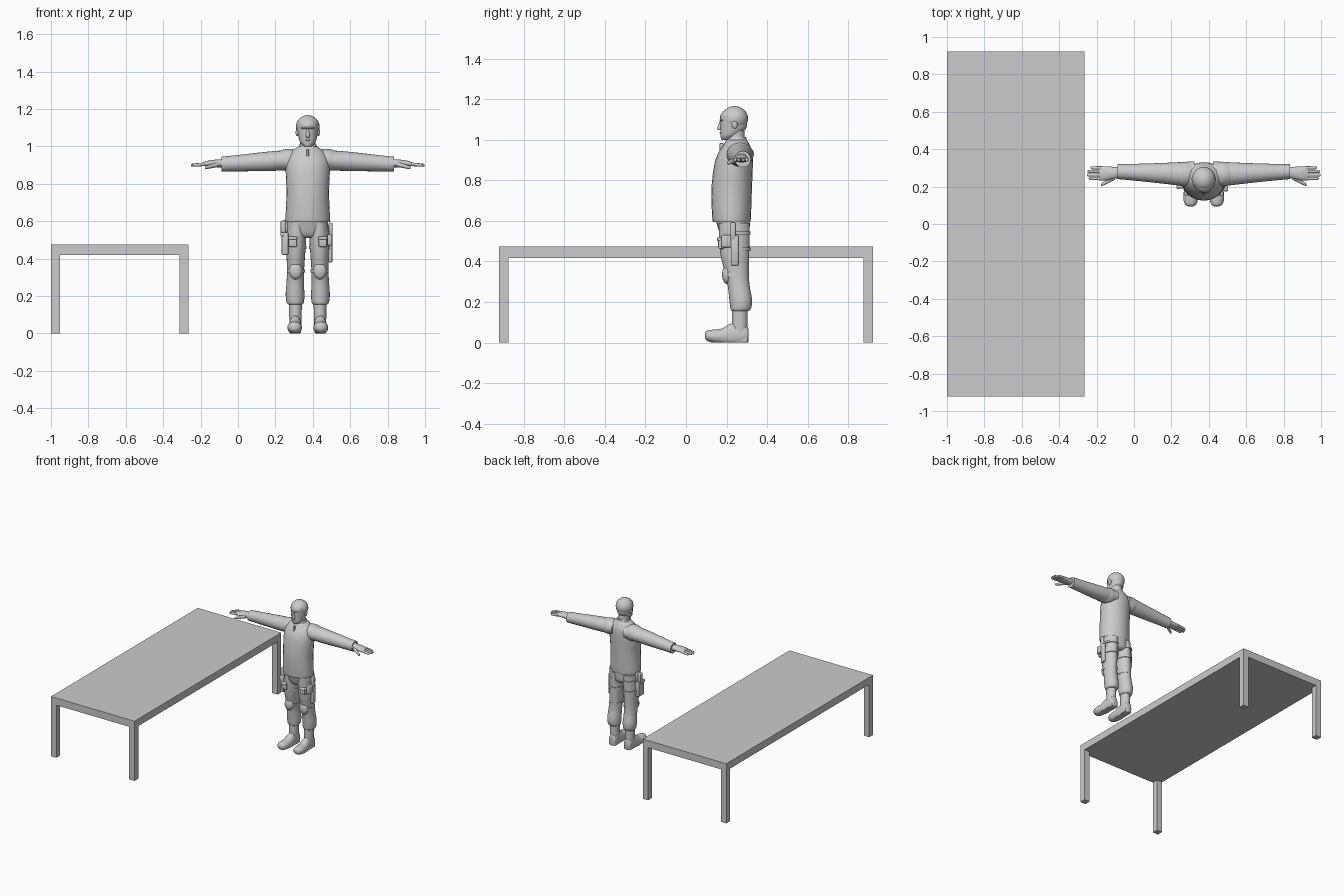
import bpy, bmesh, math
from mathutils import Matrix, Vector

cube = bpy.data.objects.get("Cube")
if cube:
    bpy.data.objects.remove(cube, do_unlink=True)

FIGURE = Vector((.373, 0, 0))
SIDES = 24
BOTH = (("left", 1), ("right", -1))

grey = bpy.data.materials.new("plain grey")
grey.use_nodes = True
grey.diffuse_color = (.6, .6, .6, 1)
shader = next(node for node in grey.node_tree.nodes if node.type == "BSDF_PRINCIPLED")
shader.inputs["Base Color"].default_value = grey.diffuse_color


def finish(name, bm, smooth=True):
    """Turn a bmesh into a named object with shading and colour."""
    bmesh.ops.recalc_face_normals(bm, faces=bm.faces)
    mesh = bpy.data.meshes.new(name)
    bm.to_mesh(mesh)
    bm.free()
    mesh.materials.append(grey)
    if smooth:
        for polygon in mesh.polygons:
            polygon.use_smooth = True
        mesh.set_sharp_from_angle(angle=math.radians(45))
    bpy.context.collection.objects.link(bpy.data.objects.new(name, mesh))


def ring(x=0, y=0, z=0, wide=0, deep=0, tall=0):
    """Elliptical cross-section: centre, then radii along x, y and z."""
    return Vector((x, y, z, wide, deep, tall))


def blend(rings, steps=4):
    """Smooth curve through the cross-sections."""
    result = []
    for i, (start, end) in enumerate(zip(rings, rings[1:])):
        before = rings[max(i - 1, 0)]
        after = rings[min(i + 2, len(rings) - 1)]
        leave, arrive = (end - before) / 2, (after - start) / 2
        for step in range(steps):
            t = step / steps
            ease = t * t * (3 - 2 * t)
            result.append(start * (1 - ease) + end * ease
                          + leave * t * (1 - t) ** 2 - arrive * t * t * (1 - t))
    return result + [rings[-1]]


def loft(name, *rings, side=1):
    """Skin the rings; side -1 mirrors the part to the figure's right."""
    bm = bmesh.new()
    loops = []
    for x, y, z, wide, deep, tall in blend(rings):
        loop = []
        for k in range(SIDES):
            c, s = math.cos(math.tau * k / SIDES), math.sin(math.tau * k / SIDES)
            across = c if tall else s
            point = Vector((side * (x + wide * (s if tall and wide else c)), y + deep * across,
                            max(z + tall * (c if wide else s), 0)))
            loop.append(bm.verts.new(FIGURE + point))
        loops.append(loop)
    for low, high in zip(loops, loops[1:]):
        for k in range(SIDES):
            bm.faces.new((low[k - 1], low[k], high[k], high[k - 1]))
    bm.faces.new(loops[0])
    bm.faces.new(loops[-1])
    finish(name, bm)


def ellipsoid(name, centre, radii, keep=None):
    bm = bmesh.new()
    place = Matrix.Translation(FIGURE + Vector(centre)) @ Matrix.Diagonal((*radii, 1))
    bmesh.ops.create_uvsphere(bm, u_segments=SIDES, v_segments=16, radius=1, matrix=place)
    if keep:
        drop = [face for face in bm.faces if not keep(face.calc_center_median())]
        bmesh.ops.delete(bm, geom=drop, context="FACES")
    finish(name, bm)


def box(name, centre, size, bevel=0):
    bm = bmesh.new()
    place = Matrix.Translation(centre) @ Matrix.Diagonal((*size, 1))
    bmesh.ops.create_cube(bm, size=1, matrix=place)
    if bevel:
        bmesh.ops.bevel(bm, geom=bm.edges[:], offset=bevel, segments=2, profile=.5, affect="EDGES")
    finish(name, bm, bevel > 0)


def gear(name, centre, size):
    """Rounded item worn on the figure."""
    box(name, FIGURE + Vector(centre), size, bevel=.006)


# Table
outer, inner, half_length, top, thick, leg = -1, -.265, .922, .475, .057, .047
middle, under = (outer + inner) / 2, top - thick
box("table_top", (middle, 0, top - thick / 2), (inner - outer, half_length * 2, thick))
for label, x in (("right", outer + leg / 2), ("left", inner - leg / 2)):
    for end, s in (("front", -1), ("back", 1)):
        box(f"table_leg_{end}_{label}", (x, s * (half_length - leg / 2), under / 2), (leg, leg, under))

# Sweater
loft("sweater",
     ring(z=.597, y=.225, wide=.115, deep=.09),
     ring(z=.61, y=.225, wide=.119, deep=.095),
     ring(z=.75, y=.225, wide=.114, deep=.1),
     ring(z=.88, y=.235, wide=.118, deep=.095),
     ring(z=.94, y=.245, wide=.11, deep=.083),
     ring(z=.975, y=.25, wide=.085, deep=.065),
     ring(z=1, y=.25, wide=.05, deep=.05))
loft("sweater_collar",
     ring(z=.975, y=.25, wide=.056, deep=.056),
     ring(z=1.014, y=.25, wide=.044, deep=.046))
gear("collar_zip", (0, .175, .955), (.014, .02, .06))

# Neck, head and face
loft("neck",
     ring(z=.97, y=.25, wide=.042, deep=.042),
     ring(z=1.06, y=.245, wide=.04, deep=.042))
loft("head",
     ring(z=1, y=.2, wide=.02, deep=.024),
     ring(z=1.02, y=.214, wide=.04, deep=.044),
     ring(z=1.055, y=.232, wide=.051, deep=.063),
     ring(z=1.09, y=.235, wide=.055, deep=.067),
     ring(z=1.13, y=.237, wide=.054, deep=.064),
     ring(z=1.16, y=.237, wide=.02, deep=.025))
loft("nose",
     ring(z=1.048, y=.17, wide=.008, deep=.008),
     ring(z=1.056, y=.167, wide=.011, deep=.013),
     ring(z=1.09, y=.174, wide=.006, deep=.009))
ellipsoid("lips", (0, .174, 1.034), (.016, .008, .006))
ellipsoid("brow", (0, .179, 1.098), (.036, .014, .007))
ellipsoid("hair", (0, .24, 1.105), (.063, .066, .062),
          keep=lambda p: p.z > 1.128 or (p.y > .215 and p.z > 1.085) or p.y > .26)

# Trouser seat
loft("trouser_seat",
     ring(z=.51, y=.24, wide=.05, deep=.045),
     ring(z=.53, y=.24, wide=.1, deep=.07),
     ring(z=.61, y=.23, wide=.11, deep=.085))

for label, side in BOTH:
    # Sleeve tapering from shoulder to cuff
    sleeve = []
    for step in range(6):
        t = step / 5
        swell = .02 * (1 - t) ** 2
        sleeve.append(ring(x=.05 + .41 * t, y=.265 + .015 * t, z=.93 - .025 * t,
                           deep=.06 - .02 * t + swell / 2, tall=.05 - .01 * t + swell * t * 2))
    loft(f"sleeve_{label}", *sleeve, side=side)
    ellipsoid(f"shoulder_{label}", (side * .1, .267, .927), (.08, .066, .06))

    # Hand
    loft(f"palm_{label}",
         ring(x=.44, y=.277, z=.91, deep=.027, tall=.023),
         ring(x=.52, y=.27, z=.908, deep=.037, tall=.018),
         ring(x=.56, y=.27, z=.905, deep=.036, tall=.009), side=side)
    for finger, length in enumerate((.06, .07, .066, .05)):
        y, tip = .243 + .019 * finger, .555 + length
        loft(f"finger_{finger + 1}_{label}",
             ring(x=.545, y=y, z=.905, deep=.009, tall=.009),
             ring(x=tip - .01, y=y, z=.9, deep=.008, tall=.008),
             ring(x=tip, y=y, z=.9, deep=.003, tall=.003), side=side)
    loft(f"thumb_{label}",
         ring(x=.475, y=.25, z=.905, deep=.014, tall=.014),
         ring(x=.54, y=.214, z=.888, deep=.009, tall=.009),
         ring(x=.55, y=.21, z=.886, deep=.003, tall=.003), side=side)

    # Ear and eye
    ellipsoid(f"ear_{label}", (side * .057, .24, 1.075), (.008, .014, .02))
    ellipsoid(f"eye_{label}", (side * .021, .184, 1.084), (.01, .008, .006))

    # Trouser leg bloused over the boot
    loft(f"trouser_leg_{label}",
         ring(x=.067, y=.265, z=.155, wide=.036, deep=.038),
         ring(x=.067, y=.27, z=.165, wide=.046, deep=.05),
         ring(x=.068, y=.27, z=.21, wide=.05, deep=.056),
         ring(x=.067, y=.26, z=.28, wide=.046, deep=.054),
         ring(x=.065, y=.25, z=.35, wide=.046, deep=.06),
         ring(x=.063, y=.24, z=.45, wide=.051, deep=.072),
         ring(x=.056, y=.238, z=.59, wide=.053, deep=.077), side=side)
    ellipsoid(f"knee_pad_{label}", (side * .065, .202, .335), (.035, .024, .046))

    # Straps around knee and thigh
    for strap, z in (("knee", .335), ("lower_thigh", .46), ("upper_thigh", .54)):
        girth = .048 if strap == "knee" else .056
        loft(f"{strap}_strap_{label}",
             *[ring(x=.063, y=.245, z=z + edge, wide=girth, deep=girth + .018) for edge in (-.008, .008)],
             side=side)

    # Boot
    loft(f"boot_shaft_{label}",
         ring(x=.066, y=.265, z=.04, wide=.032, deep=.038),
         ring(x=.066, y=.265, z=.18, wide=.035, deep=.039), side=side)
    loft(f"boot_foot_{label}",
         ring(x=.066, y=.308, z=.035, wide=.02, tall=.03),
         ring(x=.066, y=.295, z=.04, wide=.03, tall=.05),
         ring(x=.067, y=.225, z=.035, wide=.034, tall=.06),
         ring(x=.069, y=.18, z=.03, wide=.037, tall=.04),
         ring(x=.07, y=.135, z=.031, wide=.039, tall=.033),
         ring(x=.07, y=.104, z=.034, wide=.029, tall=.025),
         ring(x=.07, y=.094, z=.034, wide=.012, tall=.012), side=side)
    gear(f"boot_heel_{label}", (side * .066, .276, .014), (.056, .058, .028))

    # Front pouch with flap
    gear(f"front_pouch_{label}", (side * .08, .174, .49), (.045, .03, .055))
    gear(f"front_pouch_flap_{label}", (side * .08, .17, .51), (.05, .034, .018))

# Holster on the right hip
gear("holster", (-.122, .225, .48), (.036, .07, .12))
gear("holster_grip", (-.132, .232, .56), (.026, .032, .085))
gear("holster_guard", (-.136, .215, .53), (.022, .055, .022))
gear("holster_hanger", (-.115, .24, .57), (.02, .04, .08))

# Sheath on the left hip
gear("sheath", (.12, .24, .455), (.022, .038, .15))
gear("sheath_handle", (.122, .232, .55), (.02, .026, .085))
gear("sheath_pouch", (.118, .2, .5), (.024, .05, .06))
